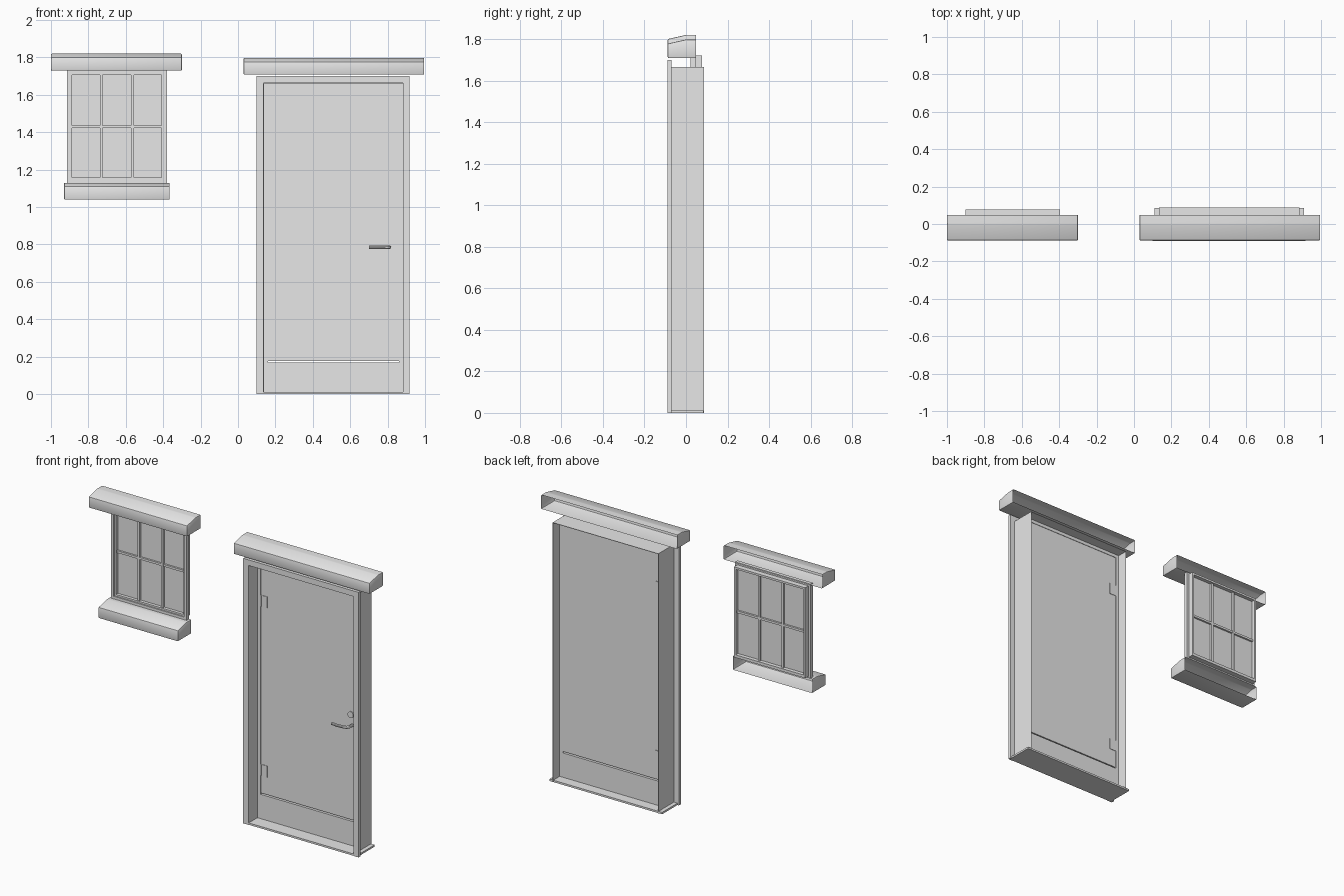
import bpy, bmesh, math
from mathutils import Matrix

old = bpy.data.objects.get("Cube")
if old:
    bpy.data.objects.remove(old, do_unlink=True)

GREY = (0.8, 0.8, 0.8, 1)
mat = bpy.data.materials.new("plain grey")
mat.use_nodes = True
mat.diffuse_color = GREY
mat.node_tree.nodes["Principled BSDF"].inputs["Base Color"].default_value = GREY


def finish(name, bm):
    mesh = bpy.data.meshes.new(name)
    bm.to_mesh(mesh)
    bm.free()
    mesh.materials.append(mat)
    ob = bpy.data.objects.new(name, mesh)
    bpy.context.collection.objects.link(ob)
    return ob


def add_box(bm, x, y, z):
    """Add a box given (low, high) ranges on each axis."""
    size = [b - a for a, b in (x, y, z)]
    mid = [(a + b) / 2 for a, b in (x, y, z)]
    bmesh.ops.create_cube(bm, size=1, matrix=Matrix.Translation(mid) @ Matrix.Diagonal((*size, 1)))


def boxes(name, *parts):
    bm = bmesh.new()
    for part in parts:
        add_box(bm, *part)
    return finish(name, bm)


def frame(name, x, y, z, w, bottom=0.0):
    """Rectangular frame of border w; bottom sets the lower rail height."""
    top = z[1] - w
    parts = [(x, y, (top, z[1])),
             ((x[0], x[0] + w), y, (z[0] + bottom, top)),
             ((x[1] - w, x[1]), y, (z[0] + bottom, top))]
    if bottom:
        parts.append((x, y, (z[0], z[0] + bottom)))
    return boxes(name, *parts)


def ledge(name, x, z0, height=0.09, slope=0.02):
    """Hollow moulding with a sloped top and open back."""
    top = z0 + height
    profile = [(0.047, z0), (-0.088, z0), (-0.088, top - slope), (0.0, top), (0.047, top)]
    bm = bmesh.new()
    ends = [[bm.verts.new((px, py, pz)) for py, pz in profile] for px in x]
    bm.faces.new(ends[0])
    bm.faces.new(ends[1][::-1])
    for i in range(len(profile) - 1):
        bm.faces.new((ends[0][i + 1], ends[0][i], ends[1][i], ends[1][i + 1]))
    bmesh.ops.recalc_face_normals(bm, faces=bm.faces)
    hard = [e for e in bm.edges if len(e.link_faces) == 2]
    bmesh.ops.bevel(bm, geom=hard, offset=0.005, segments=2, affect='EDGES', profile=0.5)
    return finish(name, bm)


# Window mouldings
ledge("window_lintel", (-1.0, -0.30), 1.73)
ledge("window_sill", (-0.93, -0.365), 1.04)

# Window frame, glass and glazing bars
frame("window_outer_frame", (-0.915, -0.38), (0.022, 0.045), (1.13, 1.735), 0.017, 0.017)
frame("window_sash", (-0.90, -0.395), (0.03, 0.078), (1.14, 1.72), 0.013, 0.018)
boxes("window_glass", ((-0.89, -0.405), (0.05, 0.054), (1.15, 1.71)))
bars = [((c - 0.007, c + 0.007), (0.036, 0.068), (1.157, 1.707)) for c in (-0.731, -0.564)]
bars.append(((-0.888, -0.407), (0.038, 0.066), (1.423, 1.437)))
boxes("window_glazing_bars", *bars)

# Door moulding and casing
ledge("door_lintel", (0.03, 0.995), 1.708)
frame("door_casing", (0.10, 0.918), (-0.09, -0.07), (0, 1.70), 0.036)

# Thin jamb lining and threshold
T = 0.003
frame("door_jamb_lining", (0.135, 0.885), (-0.07, 0.087), (0, 1.665), T)
boxes("door_threshold", ((0.11, 0.91), (-0.088, 0.085), (0, 0.012)))

# Door stop with lower panel, and the door leaf set into it
frame("door_stop", (0.137, 0.883), (0.0, 0.02), (0.005, 1.664), 0.023, 0.163)
boxes("door_leaf", ((0.16, 0.86), (0.003, 0.017), (0.176, 1.641)))

# Hinges: flat leaves on both faces with a small knuckle in front
hinge_parts = []
for z in (0.325, 1.41):
    hinge_parts.append(((0.16, 0.207), (0.0, 0.02), (z - 0.036, z + 0.036)))
    hinge_parts.append(((0.161, 0.168), (-0.005, 0.0), (z - 0.034, z + 0.034)))
boxes("door_hinges", *hinge_parts)

# Lock plate
bm = bmesh.new()
bmesh.ops.create_cone(bm, cap_ends=True, segments=24, radius1=0.02, radius2=0.02, depth=0.008,
                      matrix=Matrix.Translation((0.80, 0.0, 0.85)) @ Matrix.Rotation(math.pi / 2, 4, 'X'))
finish("door_lock_plate", bm)

# Lever handle
curve = bpy.data.curves.new("door_handle", 'CURVE')
curve.dimensions = '3D'
curve.bevel_depth = 0.009
curve.bevel_resolution = 3
curve.use_fill_caps = True
path = [(0.81, 0.004), (0.81, -0.03), (0.80, -0.043), (0.785, -0.048), (0.74, -0.052), (0.70, -0.048)]
spline = curve.splines.new('POLY')
spline.points.add(len(path) - 1)
for point, (px, py) in zip(spline.points, path):
    point.co = (px, py, 0.785, 1)
curve.materials.append(mat)
handle = bpy.data.objects.new("door_handle", curve)
bpy.context.collection.objects.link(handle)
bpy.ops.object.select_all(action='DESELECT')
handle.select_set(True)
bpy.context.view_layer.objects.active = handle
bpy.ops.object.convert(target='MESH')

# Smooth the rounded parts, keeping sharp edges
for ob in bpy.context.scene.objects:
    if ob.type == 'MESH' and ob.name in ("window_lintel", "window_sill", "door_lintel",
                                         "door_handle", "door_lock_plate"):
        ob.select_set(True)
bpy.ops.object.shade_smooth_by_angle(angle=math.radians(35))
